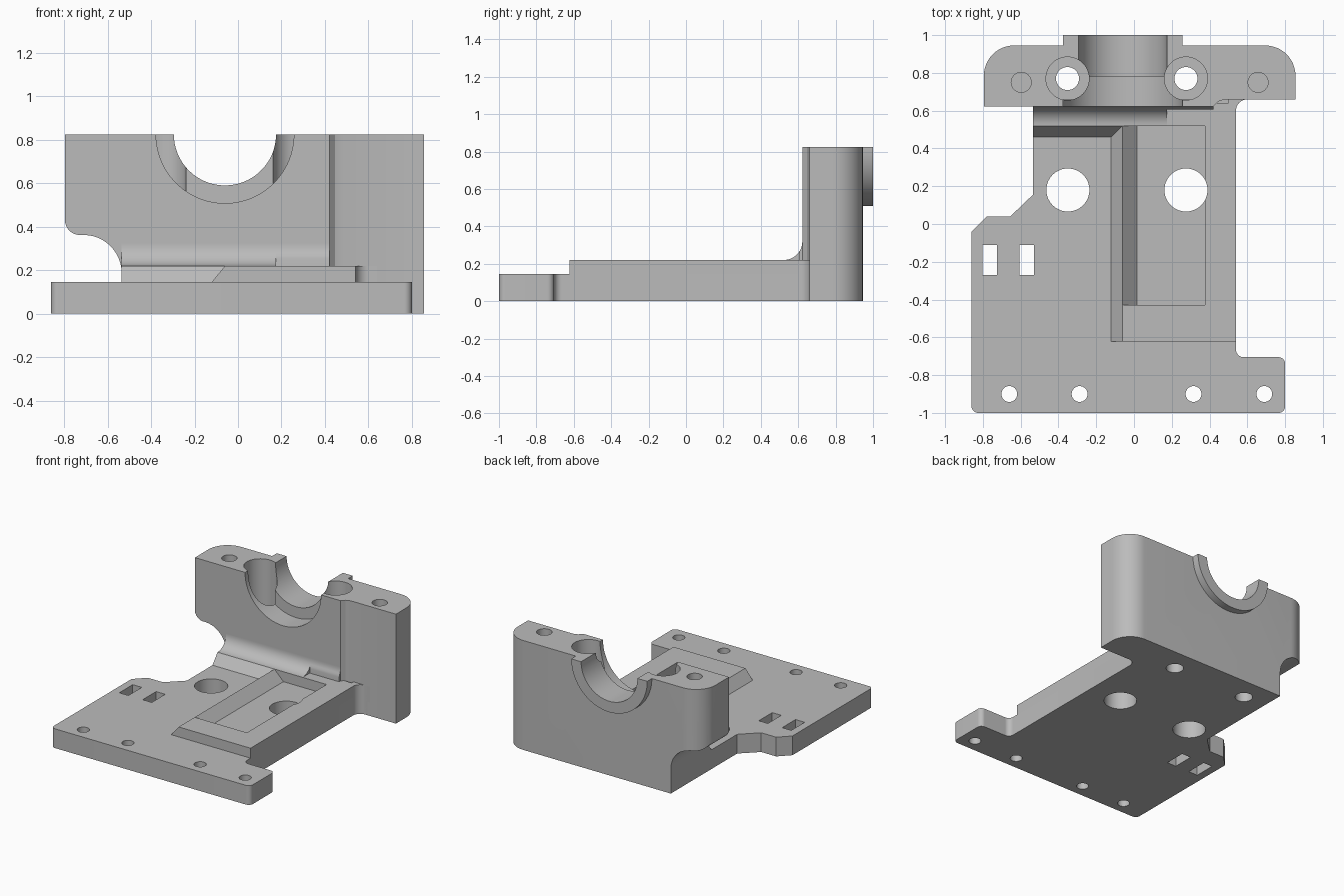
import bpy
import bmesh
from math import sin, cos, pi
from mathutils import Vector

if "Cube" in bpy.data.objects:
    bpy.data.objects.remove(bpy.data.objects["Cube"])

grey = bpy.data.materials.new("machined grey")
grey.use_nodes = True
grey.diffuse_color = (0.5, 0.5, 0.5, 1)
grey.node_tree.nodes["Principled BSDF"].inputs["Base Color"].default_value = (0.5, 0.5, 0.5, 1)


def rounded(corners, steps=12):
    """Turn (a, b) or (a, b, radius) corners into an outline with arcs."""
    out = []
    for i, c in enumerate(corners):
        p = Vector(c[:2])
        if len(c) == 2:
            out.append(p)
            continue
        u = (Vector(corners[i - 1][:2]) - p).normalized()
        v = (Vector(corners[(i + 1) % len(corners)][:2]) - p).normalized()
        # right-angled corners only
        centre = p + (u + v) * c[2]
        for k in range(steps + 1):
            t = k / steps * pi / 2
            out.append(centre - v * c[2] * cos(t) - u * c[2] * sin(t))
    return out


def circle(a, b, r, n=64, sweep=2 * pi, start=0):
    count = n if sweep >= 2 * pi else n + 1
    return [(a + r * cos(start + sweep * i / n), b + r * sin(start + sweep * i / n))
            for i in range(count)]


def prism(name, outline, axis, low, high):
    """Extrude a 2D outline along x, y or z."""
    place = {"x": lambda p, d: (d, p[0], p[1]),
             "y": lambda p, d: (p[0], d, p[1]),
             "z": lambda p, d: (p[0], p[1], d)}[axis]
    bm = bmesh.new()
    ends = [[bm.verts.new(place(p, d)) for p in outline] for d in (low, high)]
    n = len(outline)
    bm.faces.new(ends[0])
    bm.faces.new(ends[1])
    for i in range(n):
        j = (i + 1) % n
        bm.faces.new((ends[0][i], ends[0][j], ends[1][j], ends[1][i]))
    bmesh.ops.recalc_face_normals(bm, faces=bm.faces)
    mesh = bpy.data.meshes.new(name)
    bm.to_mesh(mesh)
    bm.free()
    mesh.materials.append(grey)
    obj = bpy.data.objects.new(name, mesh)
    bpy.context.collection.objects.link(obj)
    return obj


def activate(obj):
    bpy.ops.object.select_all(action="DESELECT")
    obj.select_set(True)
    bpy.context.view_layer.objects.active = obj


def cut(obj, outline, axis, low, high):
    cutter = prism("cutter", outline, axis, low, high)
    cutter.hide_render = True
    activate(obj)
    mod = obj.modifiers.new("cut", "BOOLEAN")
    mod.operation, mod.solver, mod.object = "DIFFERENCE", "EXACT", cutter
    bpy.ops.object.modifier_apply(modifier=mod.name)
    bpy.data.objects.remove(cutter)


def box(a0, a1, b0, b1):
    return [(a0, b0), (a1, b0), (a1, b1), (a0, b1)]


PLATE, PAD, TOP = 0.145, 0.22, 0.825
WALL, BACK = 0.622, 0.945
BORE_X = -0.06
parts = []

# Base plate with screw holes, slots and large openings
base = prism("base_plate", rounded([
    (-0.86, -1, 0.035), (0.8, -1, 0.035), (0.8, -0.705, 0.035), (0.54, -0.705, 0.04),
    (0.54, 0.66, 0.06), (0.62, 0.66), (0.62, 0.67), (-0.535, 0.67), (-0.535, 0.155),
    (-0.655, 0.04), (-0.78, 0.04), (-0.86, -0.04)]), "z", 0, PLATE)
for x in (-0.66, -0.288, 0.315, 0.69):
    cut(base, circle(x, -0.9, 0.042, 32), "z", -0.1, 0.3)
for x in (-0.35, 0.275):
    cut(base, circle(x, 0.18, 0.114), "z", -0.1, 0.3)
for x in (-0.763, -0.568):
    cut(base, box(x - 0.038, x + 0.038, -0.27, -0.11), "z", -0.1, 0.3)
parts.append(base)

# Raised pad with bevelled left flank and a pocket
pad = prism("raised_pad", [(-0.125, 0.14), (-0.06, PAD), (0.54, PAD), (0.54, 0.14)],
            "y", -0.622, 0.64)
cut(pad, [(0.03, 0.13), (-0.07, 0.23), (-0.07, 0.3), (0.375, 0.3), (0.375, 0.13)],
    "y", -0.43, 0.52)
cut(pad, circle(0.275, 0.18, 0.114), "z", 0, 0.4)
parts.append(pad)

# Bevelled ridge running left along the wall foot
parts.append(prism("wall_ridge", [(0.456, 0.14), (0.52, PAD), (0.66, PAD), (0.66, 0.14)],
                   "x", -0.535, -0.06))

# Concave fillets at the wall foot, the right part trimmed back
foot = rounded([(0.52, PAD), (WALL, PAD, 0.1), (WALL, 0.325), (0.66, 0.325), (0.66, 0.2), (0.52, 0.2)])
parts.append(prism("wall_fillet", foot, "x", -0.535, 0.175))
trimmed = [(0.605, 0.2)] + [(0.605, 0.254)] + [p for p in foot if p[0] > 0.606]
parts.append(prism("wall_fillet_trimmed", trimmed, "x", 0.175, 0.42))

# Rounded inside corner where the pad meets the wall
parts.append(prism("corner_fillet", rounded([
    (0.5, 0.56), (0.54, 0.56), (0.54, 0.66, 0.06), (0.64, 0.66), (0.64, 0.7), (0.5, 0.7)]),
    "z", 0.1, PAD))

# Upright bearing block
block = prism("bearing_block", rounded([
    (-0.795, WALL), (0.42, WALL), (0.445, 0.648), (0.48, 0.66), (0.855, 0.66),
    (0.855, BACK, 0.16), (-0.795, BACK, 0.16)]), "z", 0, TOP)
# Undercut at the lower left
cut(block, rounded([
    (-0.95, -0.1), (-0.535, -0.1), (-0.535, 0.362, 0.175), (-0.796, 0.362, 0.07),
    (-0.796, 0.434), (-0.95, 0.434)]), "y", 0.5, 1.1)
# Stepped bore
cut(block, circle(BORE_X, TOP, 0.235, 96), "y", 0.5, 1.1)
cut(block, circle(BORE_X, TOP, 0.317, 96), "y", 0.5, 0.78)
# Counterbored clamp holes and blind screw holes
for x in (-0.352, 0.275):
    cut(block, circle(x, 0.77, 0.114), "z", 0.3, 1)
    cut(block, circle(x, 0.77, 0.061, 48), "z", -0.1, 1)
for x in (-0.597, 0.657):
    cut(block, circle(x, 0.75, 0.053, 32), "z", 0.55, 1)
parts.append(block)

# Half-ring collar at the back
parts.append(prism("rear_collar",
                   circle(BORE_X, TOP, 0.317, 48, pi, pi) + circle(BORE_X, TOP, 0.235, 48, -pi, 2 * pi),
                   "y", BACK - 0.01, 1))

for part in parts:
    activate(part)
    bpy.ops.object.shade_smooth_by_angle(angle=pi / 7)
